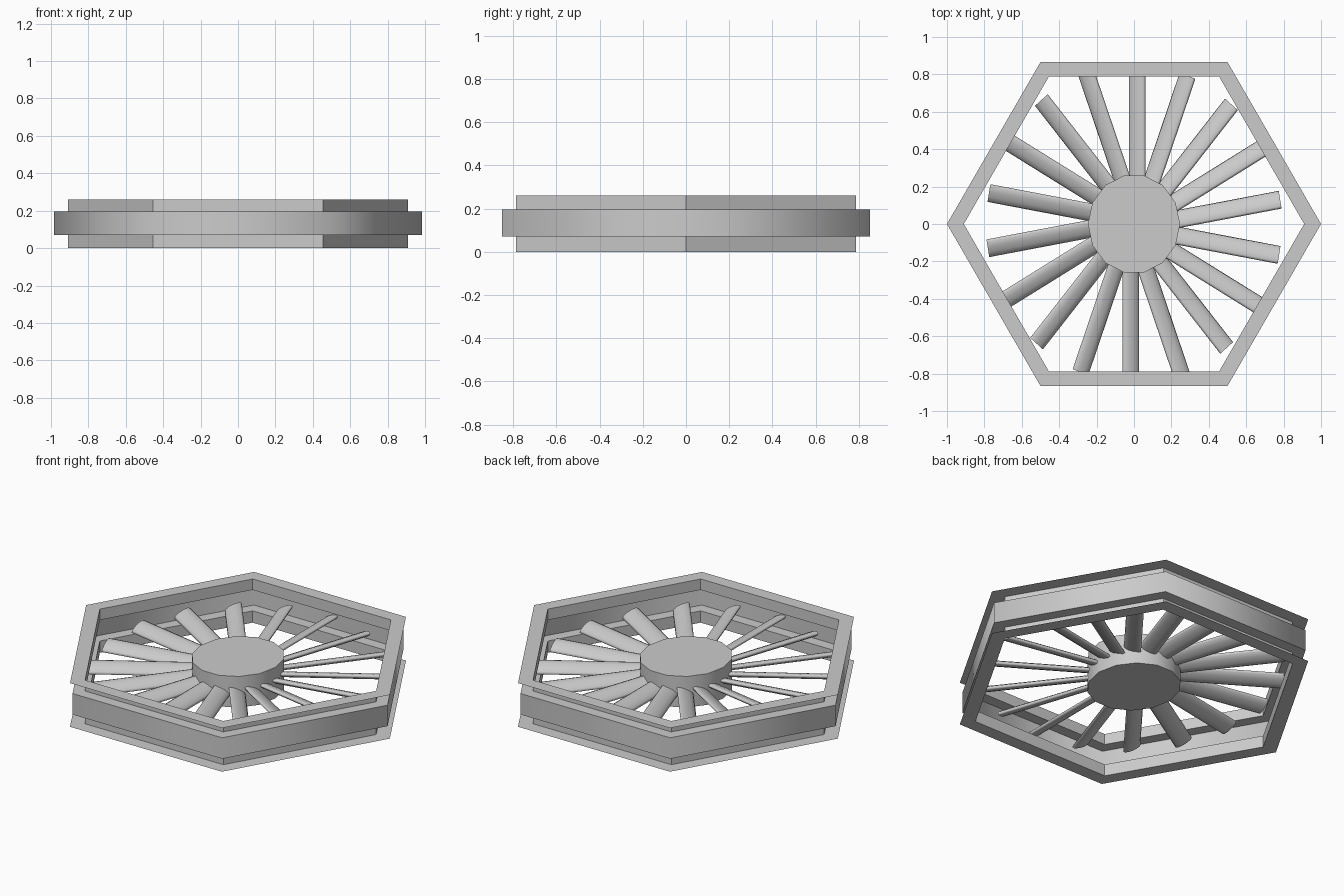
import bpy, bmesh, math
from mathutils import Matrix, Vector

if "Cube" in bpy.data.objects:
    bpy.data.objects.remove(bpy.data.objects["Cube"])

grey = bpy.data.materials.new("light_grey")
grey.use_nodes = True
grey.diffuse_color = (0.6, 0.6, 0.6, 1)
grey.node_tree.nodes["Principled BSDF"].inputs["Base Color"].default_value = (0.6, 0.6, 0.6, 1)

HEIGHT = 0.26
MID = HEIGHT / 2
SQUEEZE = 0.93      # hub and spokes are slightly narrower in x
SPOKES = 18


def finish(bm, name):
    mesh = bpy.data.meshes.new(name)
    bm.to_mesh(mesh)
    bm.free()
    mesh.materials.append(grey)
    obj = bpy.data.objects.new(name, mesh)
    bpy.context.collection.objects.link(obj)
    return obj


# Hexagonal rim: a folded sheet profile (radius, z) carried round six corners
profile = [(1, 0), (0.91, 0), (0.91, 0.07), (0.985, 0.07),
           (0.985, 0.195), (0.91, 0.195), (0.91, HEIGHT), (1, HEIGHT)]
bm = bmesh.new()
rows = []
for i in range(6):
    a = math.radians(60 * i)
    rows.append([bm.verts.new((r * math.cos(a), r * math.sin(a), z)) for r, z in profile])
for i in range(6):
    here, there = rows[i], rows[(i + 1) % 6]
    for j in range(len(profile) - 1):
        face = bm.faces.new((here[j], there[j], there[j + 1], here[j + 1]))
        face.smooth = j == 3        # only the outer band is softly shaded
finish(bm, "hexagonal_rim")

# Hub: a squat drum
bm = bmesh.new()
bmesh.ops.create_cone(bm, cap_ends=True, segments=14, radius1=0.265, radius2=0.265, depth=0.185)
bmesh.ops.rotate(bm, verts=bm.verts, matrix=Matrix.Rotation(math.pi / 2, 3, 'Z'))
bmesh.ops.scale(bm, verts=bm.verts, vec=(SQUEEZE, 1, 1))
bmesh.ops.translate(bm, verts=bm.verts, vec=(0, 0, MID))
for f in bm.faces:
    f.smooth = abs(f.normal.z) < 0.5
for e in bm.edges:
    e.smooth = all(f.smooth for f in e.link_faces)
finish(bm, "hub")


# Spokes: tilted blades of flat oval section
def add_spoke(angle):
    bm = bmesh.new()
    inner, outer = 0.2, 0.85
    bmesh.ops.create_cone(bm, cap_ends=True, segments=10, radius1=0.5, radius2=0.5,
                          depth=outer - inner)
    place = (Matrix.Diagonal((SQUEEZE, 1, 1, 1))
             @ Matrix.Rotation(angle, 4, 'Z')
             @ Matrix.Translation(((inner + outer) / 2, -0.018, MID))
             @ Matrix.Rotation(math.radians(-24), 4, 'X')
             @ Matrix.Rotation(math.pi / 2, 4, 'Y')
             @ Matrix.Diagonal((0.032, 0.105, 1, 1)))
    bmesh.ops.transform(bm, matrix=place, verts=bm.verts)
    for f in bm.faces:
        f.smooth = len(f.verts) == 4
    for e in bm.edges:
        e.smooth = all(f.smooth for f in e.link_faces)
    return bm


for k in range(SPOKES):
    finish(add_spoke(math.pi / 2 + 2 * math.pi * k / SPOKES), f"spoke_{k + 1}")
